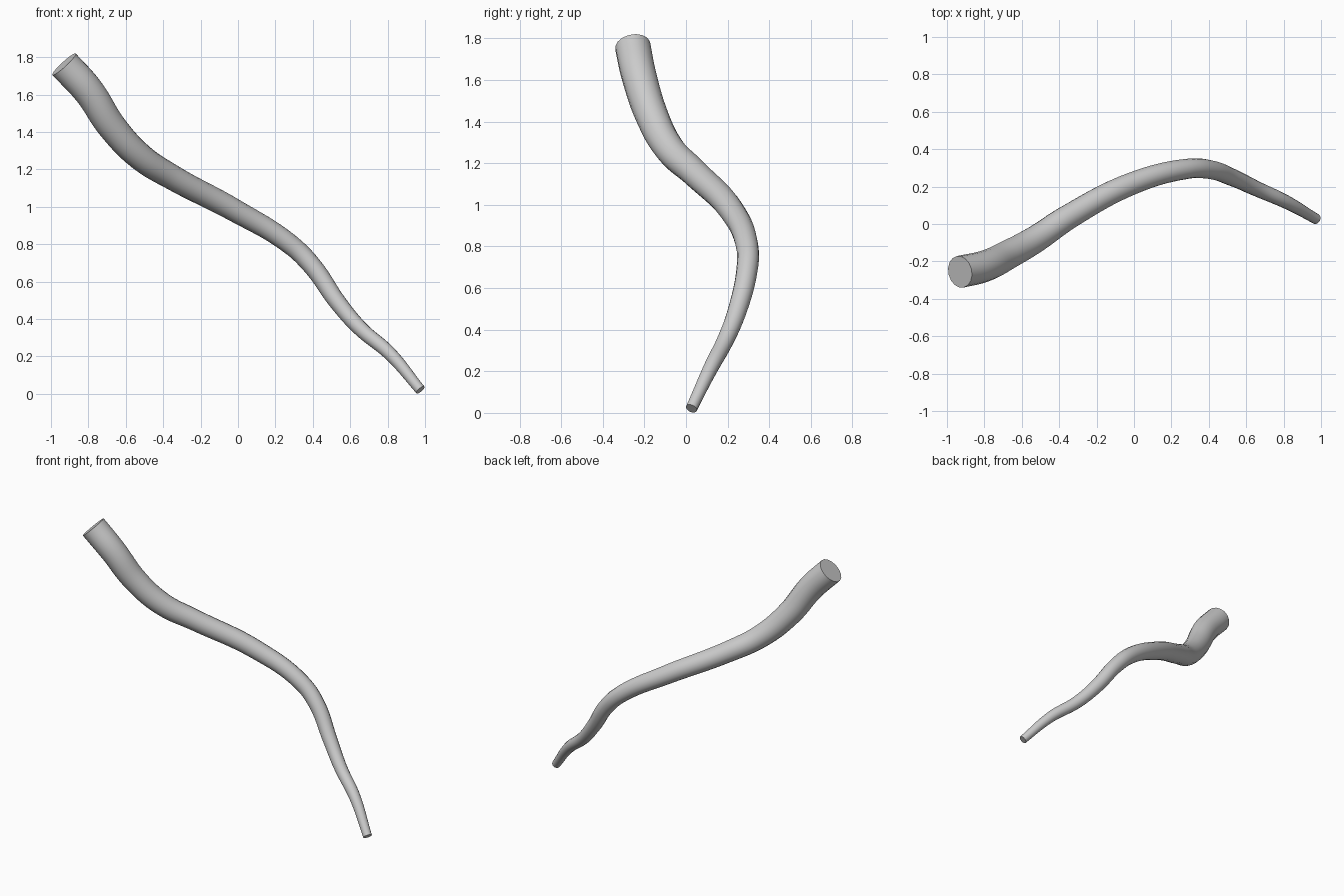
import bpy
import math

if "Cube" in bpy.data.objects:
    bpy.data.objects.remove(bpy.data.objects["Cube"])

# Centreline of the branch: x, y, z, radius (thick upper end to thin tip)
PATH = [
    (-0.930, -0.256, 1.762, 0.086),
    (-0.800, -0.226, 1.620, 0.084),
    (-0.675, -0.165, 1.430, 0.079),
    (-0.525, -0.080, 1.270, 0.073),
    (-0.350, 0.038, 1.157, 0.067),
    (-0.016, 0.214, 0.980, 0.061),
    (0.278, 0.294, 0.800, 0.054),
    (0.395, 0.293, 0.686, 0.051),
    (0.535, 0.245, 0.487, 0.046),
    (0.652, 0.190, 0.351, 0.041),
    (0.813, 0.118, 0.214, 0.036),
    (0.975, 0.026, 0.021, 0.028),
]

# Tapered round tube swept along a smooth path, with flat cut ends
curve = bpy.data.curves.new("branch", "CURVE")
curve.dimensions = "3D"
curve.bevel_depth = 1.0
curve.bevel_resolution = 6
curve.resolution_u = 8
curve.use_fill_caps = True

spline = curve.splines.new("BEZIER")
spline.bezier_points.add(len(PATH) - 1)
spline.radius_interpolation = "CARDINAL"
for point, (x, y, z, r) in zip(spline.bezier_points, PATH):
    point.co = (x, y, z)
    point.radius = r
    point.handle_left_type = point.handle_right_type = "AUTO"

branch = bpy.data.objects.new("branch", curve)
bpy.context.collection.objects.link(branch)

# Turn into a mesh, smooth along the bark and sharp at the ends
bpy.context.view_layer.objects.active = branch
branch.select_set(True)
bpy.ops.object.convert(target="MESH")
bpy.ops.object.mode_set(mode="EDIT")
bpy.ops.mesh.select_all(action="SELECT")
bpy.ops.mesh.remove_doubles(threshold=0.0005)
bpy.ops.mesh.normals_make_consistent(inside=False)
bpy.ops.object.mode_set(mode="OBJECT")
bpy.ops.object.shade_smooth_by_angle(angle=math.radians(40))
